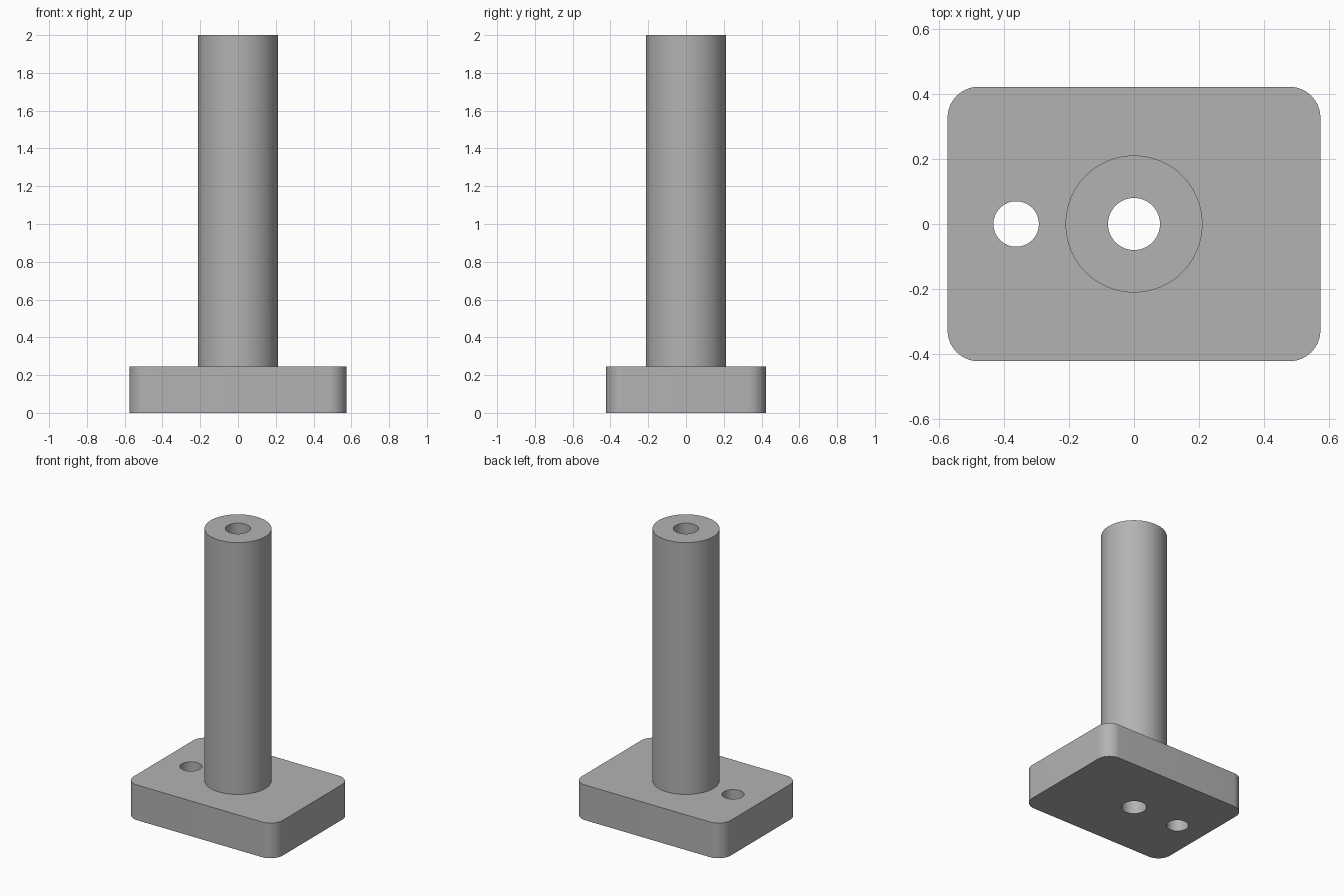
import bpy
import bmesh
import math

cube = bpy.data.objects.get("Cube")
if cube:
    bpy.data.objects.remove(cube, do_unlink=True)

WIDTH, DEPTH, BASE_H, TOTAL_H = 1.148, 0.845, 0.245, 2.0
CORNER_R = 0.095
POST_R, BORE_R = 0.211, 0.08
HOLE_R, HOLE_X = 0.07, -0.363

grey = bpy.data.materials.new("plain_grey")
grey.use_nodes = True
colour = (0.45, 0.45, 0.45, 1)
grey.diffuse_color = colour
grey.node_tree.nodes["Principled BSDF"].inputs["Base Color"].default_value = colour


def cylinder(name, radius, bottom, top, x=0):
    bpy.ops.mesh.primitive_cylinder_add(
        vertices=96, radius=radius, depth=top - bottom,
        location=(x, 0, (bottom + top) / 2))
    obj = bpy.context.object
    obj.name = name
    obj.data.materials.append(grey)
    return obj


def combine(target, tool, operation):
    mod = target.modifiers.new(tool.name, 'BOOLEAN')
    mod.operation = operation
    mod.solver = 'EXACT'
    mod.object = tool
    bpy.context.view_layer.objects.active = target
    bpy.ops.object.modifier_apply(modifier=mod.name)
    bpy.data.objects.remove(tool, do_unlink=True)


# Base plate with rounded upright edges
bm = bmesh.new()
bmesh.ops.create_cube(bm, size=1)
bmesh.ops.scale(bm, vec=(WIDTH, DEPTH, BASE_H), verts=bm.verts)
bmesh.ops.translate(bm, vec=(0, 0, BASE_H / 2), verts=bm.verts)
upright = [e for e in bm.edges
           if abs(e.verts[0].co.z - e.verts[1].co.z) > BASE_H / 2]
bmesh.ops.bevel(bm, geom=upright, offset=CORNER_R, segments=16,
                profile=0.5, affect='EDGES')
mesh = bpy.data.meshes.new("base_with_post")
bm.to_mesh(mesh)
bm.free()
body = bpy.data.objects.new("base_with_post", mesh)
bpy.context.collection.objects.link(body)
mesh.materials.append(grey)

# Post rising from the plate, then the through bore and the offset hole
combine(body, cylinder("post", POST_R, BASE_H / 2, TOTAL_H), 'UNION')
combine(body, cylinder("bore", BORE_R, -0.1, TOTAL_H + 0.1), 'DIFFERENCE')
combine(body, cylinder("side_hole", HOLE_R, -0.1, BASE_H + 0.1, HOLE_X), 'DIFFERENCE')

# Smooth curved walls, crisp rims
bpy.ops.object.select_all(action='DESELECT')
body.select_set(True)
bpy.context.view_layer.objects.active = body
bpy.ops.object.shade_smooth_by_angle(angle=math.radians(30))
